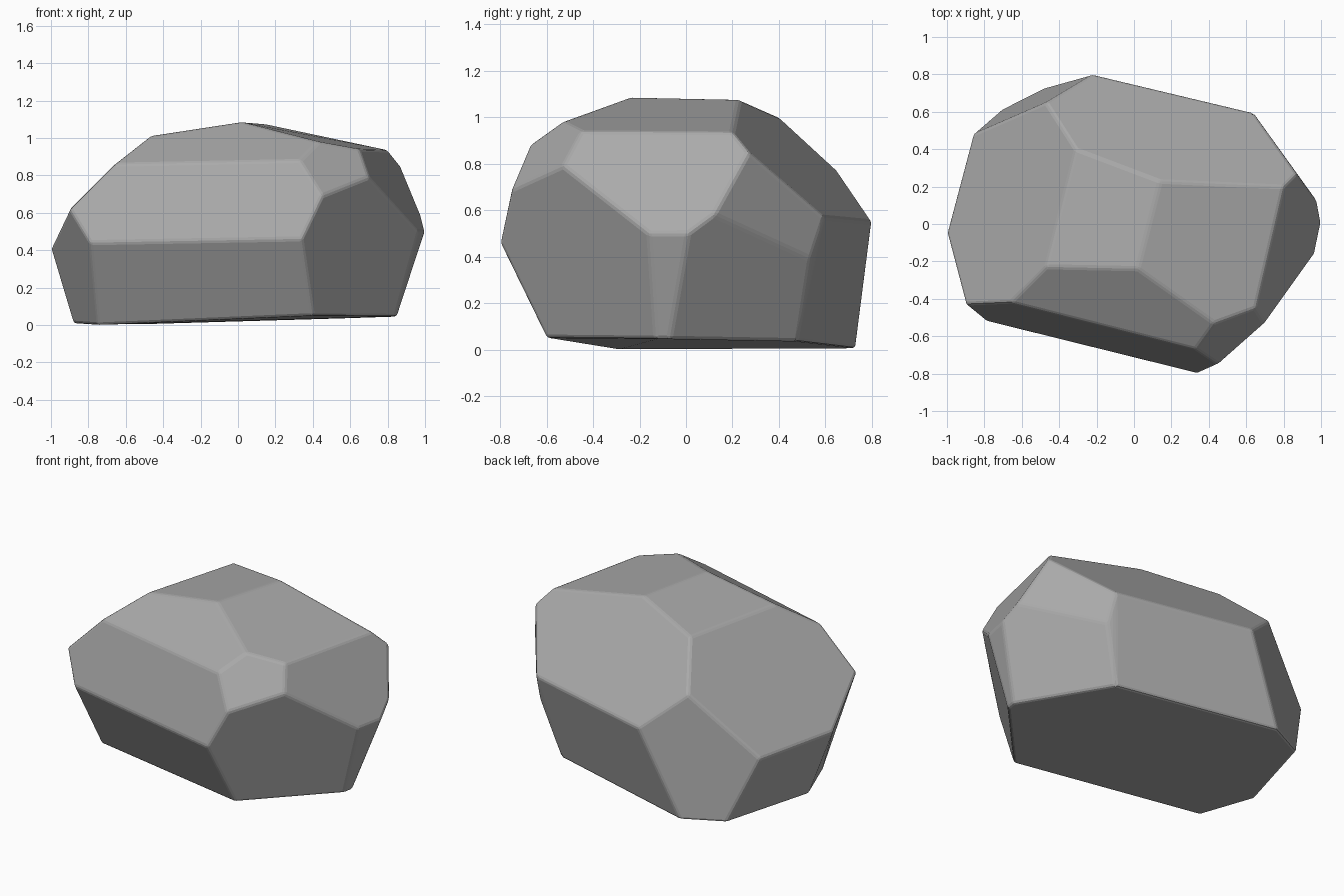
import bpy, bmesh, math

# Corner points of the faceted boulder, grouped by height
crown = [(0.02, -0.24, 1.085), (0.14, 0.23, 1.075),
         (-0.47, -0.23, 1.01), (-0.31, 0.40, 1.0)]
shoulder = [(0.43, -0.53, 0.98), (0.65, -0.45, 0.94), (0.80, 0.20, 0.935),
            (0.87, 0.27, 0.85), (-0.66, -0.42, 0.86), (0.33, -0.67, 0.88),
            (0.70, -0.53, 0.79), (0.45, -0.75, 0.69), (-0.47, 0.65, 0.77)]
waist = [(0.34, -0.80, 0.46), (-0.79, -0.52, 0.44), (-0.90, -0.43, 0.62),
         (-1.00, -0.05, 0.41), (-0.86, 0.48, 0.40), (-0.22, 0.80, 0.55),
         (0.64, 0.595, 0.57), (0.65, 0.535, 0.39), (0.98, 0.12, 0.58),
         (1.00, 0.01, 0.50), (0.965, -0.16, 0.50)]
foot = [(0.40, -0.60, 0.05), (-0.75, -0.30, 0.0), (-0.88, 0.03, 0.01),
        (-0.71, 0.61, 0.005), (-0.47, 0.73, 0.005), (0.54, 0.48, 0.035),
        (0.85, -0.07, 0.045), (0.84, -0.13, 0.045)]

# Solid rock: hull of the corners, with near-flat triangles merged into facets
bm = bmesh.new()
for p in crown + shoulder + waist + foot:
    bm.verts.new(p)
hull = bmesh.ops.convex_hull(bm, input=bm.verts[:])
loose = [v for v in bm.verts if not v.link_faces]
bmesh.ops.delete(bm, geom=loose, context='VERTS')
bmesh.ops.dissolve_limit(bm, angle_limit=math.radians(9),
                         verts=bm.verts[:], edges=bm.edges[:])
bmesh.ops.recalc_face_normals(bm, faces=bm.faces[:])
mesh = bpy.data.meshes.new("boulder")
bm.to_mesh(mesh)
bm.free()

boulder = bpy.data.objects.new("boulder", mesh)
bpy.context.collection.objects.link(boulder)

# Stone colour
stone = bpy.data.materials.new("grey_stone")
stone.diffuse_color = (0.4, 0.4, 0.4, 1)
mesh.materials.append(stone)

# Slightly worn edges
bevel = boulder.modifiers.new("worn_edges", 'BEVEL')
bevel.width = 0.015
bevel.segments = 2
bevel.limit_method = 'ANGLE'
bevel.angle_limit = math.radians(9)
